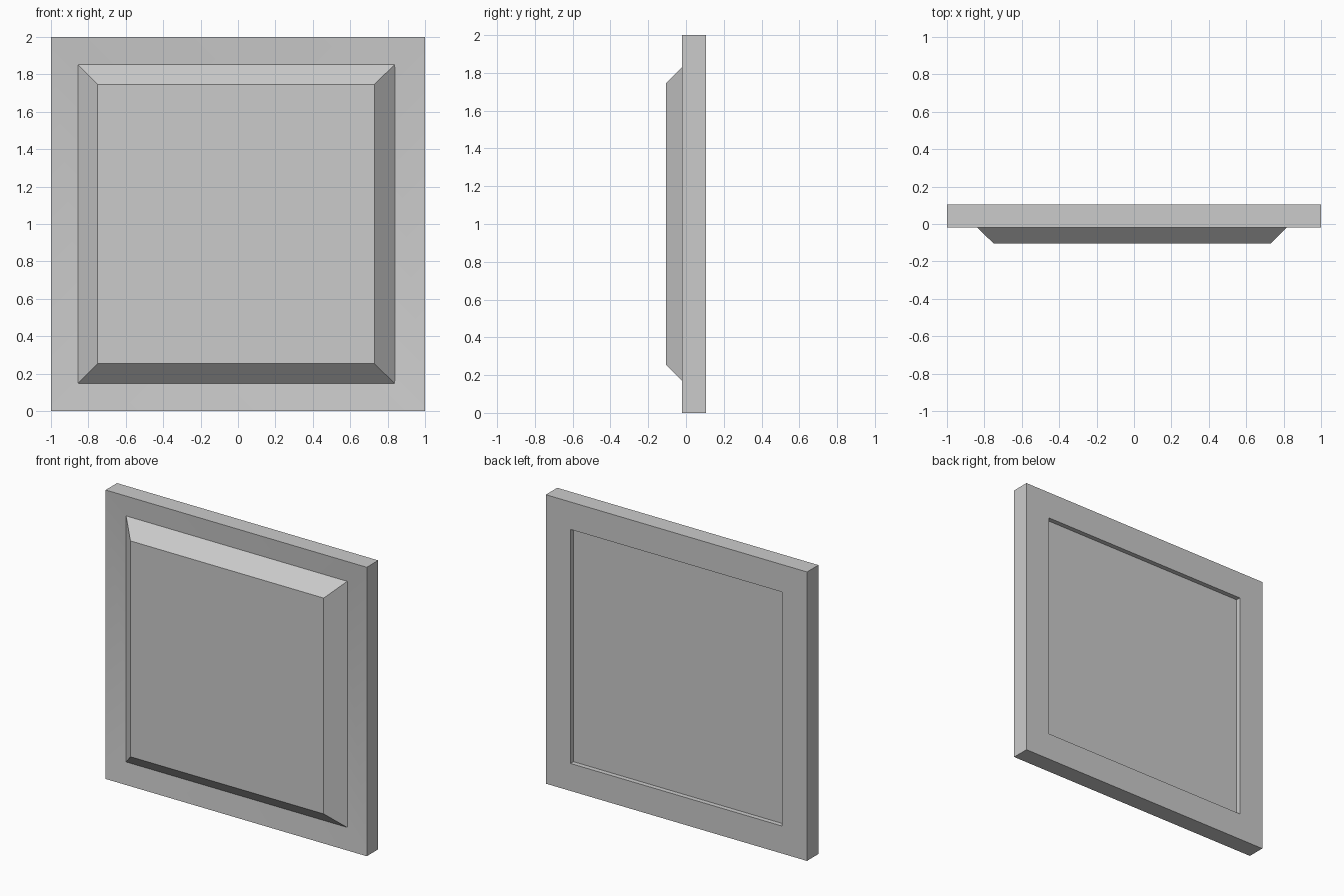
import bpy
import bmesh

if "Cube" in bpy.data.objects:
    bpy.data.objects.remove(bpy.data.objects["Cube"])


def loft_rect(name, rings, cap_ends=False, closed=False):
    """Loft concentric rectangles; each ring is (centre x, half width, half height, y)."""
    bm = bmesh.new()
    loops = []
    for cx, w, h, y in rings:
        corners = [(-1, -1), (1, -1), (1, 1), (-1, 1)]
        loops.append([bm.verts.new((cx + sx * w, y, 1 + sz * h)) for sx, sz in corners])
    pairs = list(zip(loops, loops[1:]))
    if closed:
        pairs.append((loops[-1], loops[0]))
    for a, b in pairs:
        for i in range(4):
            j = (i + 1) % 4
            bm.faces.new((a[i], a[j], b[j], b[i]))
    if cap_ends:
        bm.faces.new(loops[0])
        bm.faces.new(loops[-1])
    bmesh.ops.recalc_face_normals(bm, faces=bm.faces)
    mesh = bpy.data.meshes.new(name)
    bm.to_mesh(mesh)
    bm.free()
    obj = bpy.data.objects.new(name, mesh)
    bpy.context.collection.objects.link(obj)
    return obj


# Outer frame: front face dips slightly inwards towards the panel
frame = loft_rect("frame", [
    (0, 1.0, 1.0, 0.105),
    (0, 1.0, 1.0, -0.02),
    (0, 0.81, 0.81, 0.005),
    (0, 0.81, 0.81, 0.105),
], closed=True)

# Raised panel: bevelled front, flat back recessed behind the frame
panel = loft_rect("raised_panel", [
    (-0.01, 0.74, 0.747, -0.105),
    (-0.01, 0.86, 0.865, 0.013),
    (-0.01, 0.86, 0.865, 0.072),
], cap_ends=True)

# Soft shading across the shallow frame mitres
bpy.ops.object.select_all(action='DESELECT')
frame.select_set(True)
bpy.context.view_layer.objects.active = frame
bpy.ops.object.shade_smooth_by_angle()
